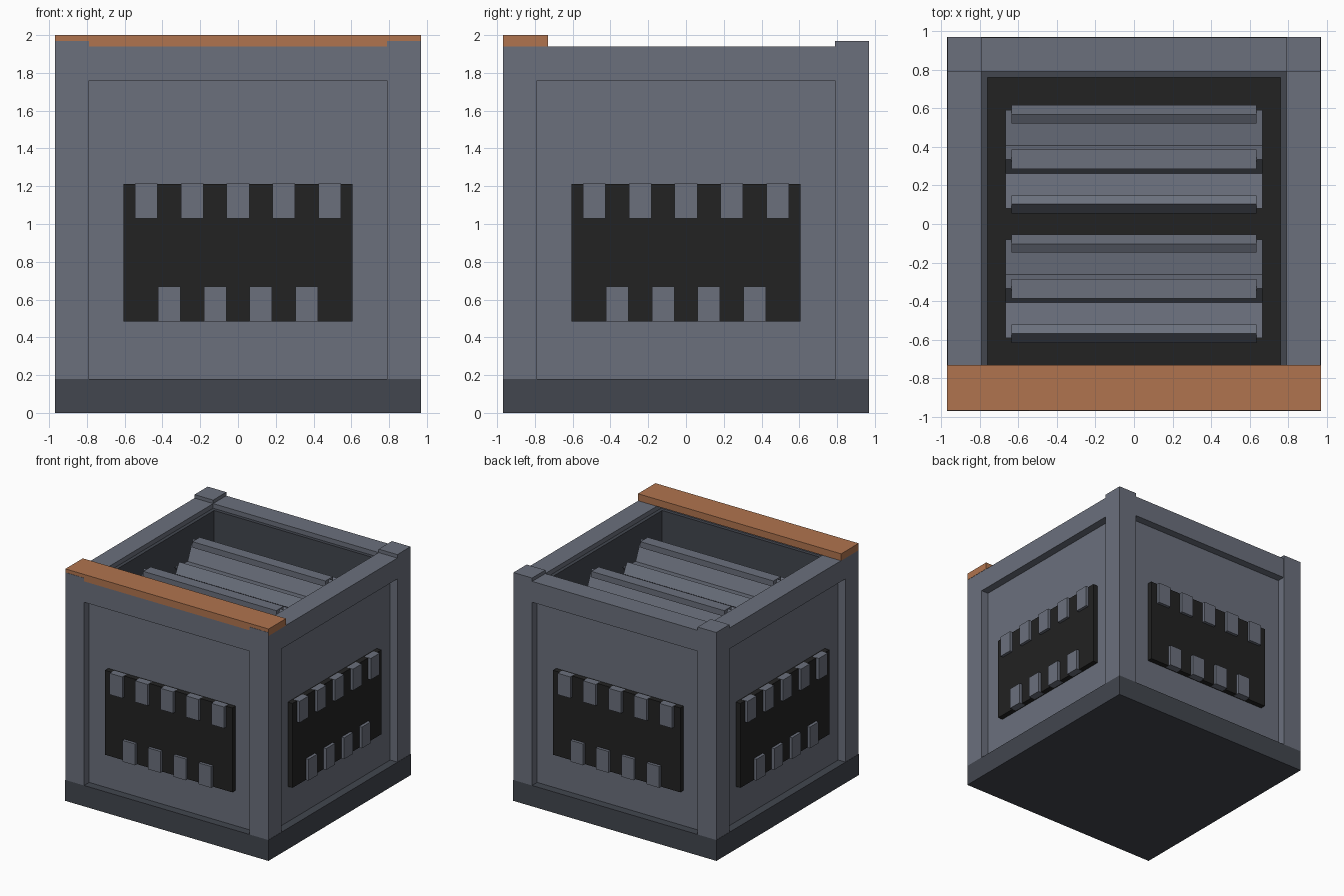
import bpy, bmesh, math
from mathutils import Matrix

if "Cube" in bpy.data.objects:
    bpy.data.objects.remove(bpy.data.objects["Cube"])


def material(name, rgb):
    m = bpy.data.materials.new(name)
    m.diffuse_color = (*rgb, 1)
    m.use_nodes = True
    m.node_tree.nodes["Principled BSDF"].inputs["Base Color"].default_value = m.diffuse_color
    return m


GREY = material("steel grey", (0.147, 0.162, 0.204))
DARK = material("dark slate", (0.054, 0.061, 0.077))
BLACK = material("black", (0.016, 0.016, 0.016))
ORANGE = material("copper orange", (0.434, 0.174, 0.077))


def finish(name, bm, mat):
    bmesh.ops.recalc_face_normals(bm, faces=bm.faces)
    me = bpy.data.meshes.new(name)
    bm.to_mesh(me)
    bm.free()
    me.materials.append(mat)
    ob = bpy.data.objects.new(name, me)
    bpy.context.collection.objects.link(ob)
    return ob


def add_box(bm, x, y, z, mat=Matrix()):
    """Box from (min, max) ranges, moved by an optional matrix."""
    size = [r[1] - r[0] for r in (x, y, z)]
    mid = [(r[1] + r[0]) / 2 for r in (x, y, z)]
    bmesh.ops.create_cube(bm, size=1, matrix=mat @ Matrix.Translation(mid) @ Matrix.Diagonal((*size, 1)))


def box(name, x, y, z, color, mat=Matrix()):
    bm = bmesh.new()
    add_box(bm, x, y, z, mat)
    return finish(name, bm, color)


# Base plinth and inner floor
box("base", (-.97, .97), (-.97, .97), (0, .18), DARK)
box("inner_floor", (-.76, .76), (-.76, .76), (1.17, 1.2), BLACK)

# Corner posts
for sx in (-1, 1):
    for sy in (-1, 1):
        x = sorted((sx * .79, sx * .968))
        y = sorted((sy * .79, sy * .97))
        box("corner_post", x, y, (.18, 1.97), GREY)

# Four identical sides, modelled on the front and turned around z
for i, side in enumerate(("front", "right", "back", "left")):
    turn = Matrix.Rotation(i * math.pi / 2, 4, 'Z')
    box(side + "_top_rail", (-.79, .79), (-.968, -.79), (1.76, 1.94), GREY, turn)
    box(side + "_panel", (-.79, .79), (-.90, -.79), (.18, 1.76), GREY, turn)
    box(side + "_liner", (-.79, .79), (-.79, -.76), (.18, 1.90), DARK, turn)
    box(side + "_mouth_plate", (-.607, .607), (-.945, -.90), (.485, 1.213), BLACK, turn)
    bm = bmesh.new()
    for k in range(5):
        c = (k - 2) * .2425
        add_box(bm, (c - .06, c + .06), (-.97, -.91), (1.03, 1.214), turn)
    for k in range(4):
        c = (k - 1.5) * .2425
        add_box(bm, (c - .06, c + .06), (-.97, -.91), (.484, .668), turn)
    finish(side + "_teeth", bm, GREY)

# Orange bar along the front top edge
box("front_marker_bar", (-.97, .97), (-.968, -.73), (1.94, 2), ORANGE)

# Two star-shaped crusher rollers with a bar on each point
for name, yc in (("front", -.335), ("back", .335)):
    centre = Matrix.Translation((0, yc, 1.55))
    bm = bmesh.new()
    ring = []
    for k in range(12):
        r = .295 if k % 2 == 0 else .146
        a = k * math.pi / 6
        ring.append(bm.verts.new(centre @ Matrix.Translation((-.665, r * math.sin(a), r * math.cos(a))).translation))
    face = bm.faces.new(ring)
    ext = bmesh.ops.extrude_face_region(bm, geom=[face])
    verts = [g for g in ext["geom"] if isinstance(g, bmesh.types.BMVert)]
    bmesh.ops.translate(bm, verts=verts, vec=(1.33, 0, 0))
    if not face.is_valid or len(bm.faces) < 14:
        bm.faces.new(ring)
    finish(name + "_roller", bm, GREY)
    bm = bmesh.new()
    for k in range(6):
        add_box(bm, (-.635, .635), (-.05, .05), (.245, .296),
                centre @ Matrix.Rotation(k * math.pi / 3, 4, 'X'))
    finish(name + "_roller_bars", bm, GREY)
